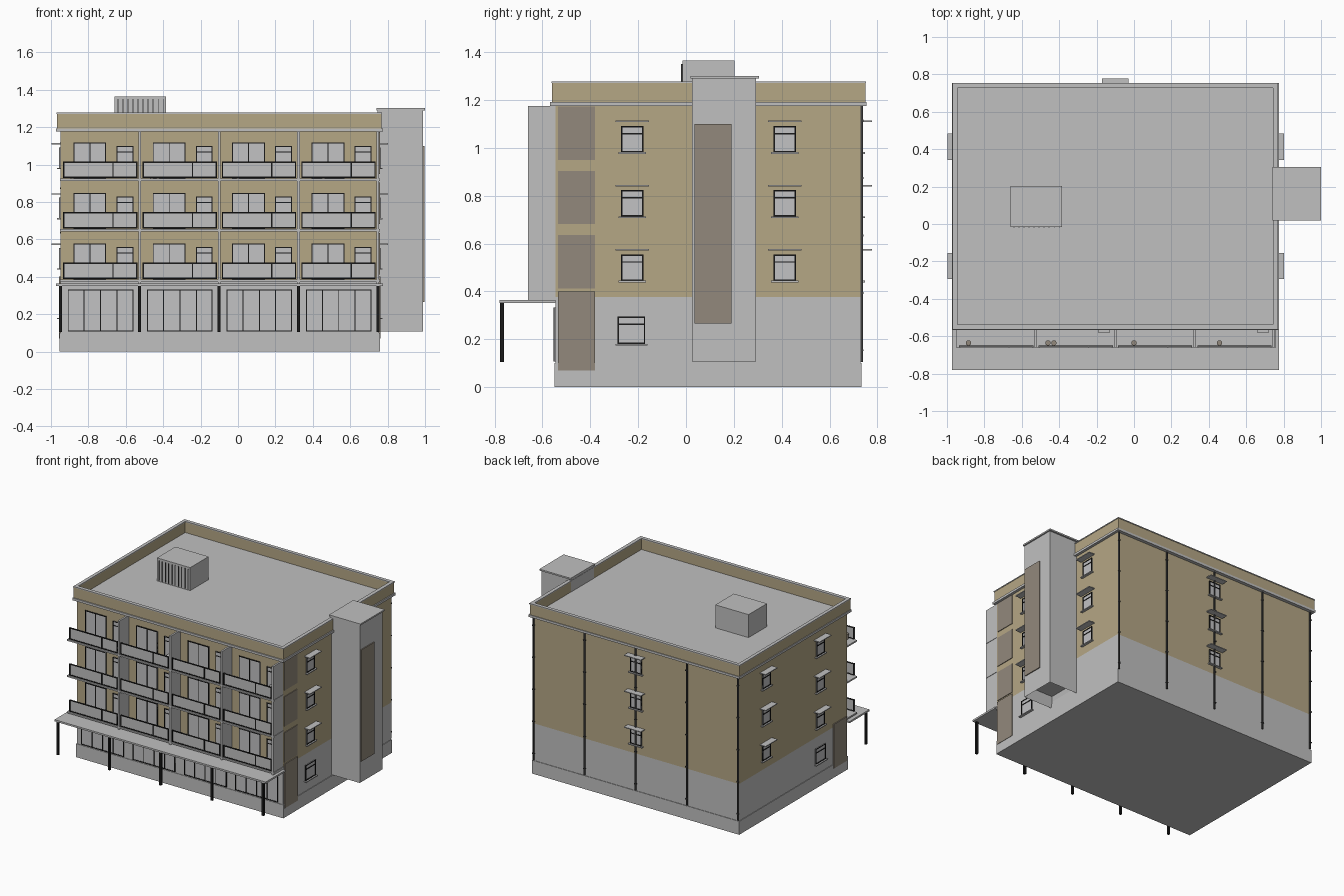
import bpy
import bmesh

if "Cube" in bpy.data.objects:
    bpy.data.objects.remove(bpy.data.objects["Cube"], do_unlink=True)


def material(name, rgb):
    m = bpy.data.materials.new(name)
    m.use_nodes = True
    m.diffuse_color = (*rgb, 1)
    m.node_tree.nodes["Principled BSDF"].inputs["Base Color"].default_value = (*rgb, 1)
    return m


GREY = material("grey concrete", (0.53, 0.53, 0.53))
BEIGE = material("beige render", (0.46, 0.385, 0.235))
BROWN = material("brown panel", (0.29, 0.25, 0.20))
BLACK = material("black metal", (0.01, 0.01, 0.01))
GLASS = material("grey glass", (0.54, 0.54, 0.55))
PIPE = material("dark grey pipe", (0.05, 0.05, 0.05))

# Wall planes of the main block
X0, X1, Y0, Y1 = -0.95, 0.755, -0.545, 0.73
ROOF = 1.19
parts = {}


def box(name, mat, x, y, z):
    """Add a box, given as three ranges, to the named part."""
    bm, _ = parts.setdefault(name, (bmesh.new(), mat))
    (xa, xb), (ya, yb), (za, zb) = sorted(x), sorted(y), sorted(z)
    verts = bmesh.ops.create_cube(bm, size=1)["verts"]
    bmesh.ops.scale(bm, vec=(xb - xa, yb - ya, zb - za), verts=verts)
    bmesh.ops.translate(bm, vec=((xa + xb) / 2, (ya + yb) / 2, (za + zb) / 2), verts=verts)
    return verts


def on_wall(side, name, mat, u, d, z):
    """Box on a wall: u runs along the wall, d outward from it."""
    if side == "front":
        box(name, mat, u, [Y0 - v for v in d], z)
    elif side == "back":
        box(name, mat, u, [Y1 + v for v in d], z)
    elif side == "left":
        box(name, mat, [X1 + v for v in d], u, z)
    else:
        box(name, mat, [X0 - v for v in d], u, z)


def framed(side, name, u, z, d=0.0, uprights=(), bars=(), t=0.006, pane=GLASS):
    """Pane with a black border, extra uprights and extra bars."""
    on_wall(side, name + "_panes", pane, u, (d, d + 0.004), z)
    for c in (u[0] + t / 2, u[1] - t / 2, *uprights):
        on_wall(side, name + "_frames", BLACK, (c - t / 2, c + t / 2), (d - 0.001, d + 0.008), z)
    for c in (z[0] + t / 2, z[1] - t / 2, *bars):
        on_wall(side, name + "_frames", BLACK, u, (d - 0.001, d + 0.007), (c - t / 2, c + t / 2))


def window(side, centre, top, hood=True, width=0.095, height=0.11):
    u = (centre - width / 2, centre + width / 2)
    framed(side, "side_window", u, (top - height, top), bars=(top - 0.032,))
    on_wall(side, "window_sills", GREY, (u[0] - 0.01, u[1] + 0.01), (0, 0.018),
            (top - height - 0.007, top - height))
    if hood:
        on_wall(side, "window_hoods", GREY, (centre - 0.07, centre + 0.07), (0, 0.047),
                (top + 0.016, top + 0.022))


# Main block
box("plinth", GREY, (X0 - 0.004, X1 + 0.004), (Y0 - 0.004, Y1 + 0.004), (0, 0.1))
box("lower_walls", GREY, (X0, X1), (Y0, Y1), (0.1, 0.377))
box("upper_walls", BEIGE, (X0, X1), (Y0, Y1), (0.377, 1.178))
box("cornice", GREY, (-0.972, 0.775), (-0.568, 0.755), (1.176, 1.193))

# Parapet ring with a grey coping
for name, mat, z, out in (("parapet", BEIGE, (1.193, 1.271), 0), ("coping", GREY, (1.271, 1.278), 0.003)):
    xa, xb, ya, yb = -0.967 - out, 0.767 + out, -0.56 - out, 0.75 + out
    ia, ib, ja, jb = -0.948 + out, 0.746 - out, -0.539 + out, 0.73 - out
    box(name, mat, (xa, xb), (ya, ja), z)
    box(name, mat, (xa, xb), (jb, yb), z)
    box(name, mat, (xa, ia), (ja, jb), z)
    box(name, mat, (ib, xb), (ja, jb), z)

# Roof hut with louvres on its front
box("roof_hut", GREY, (-0.66, -0.385), (-0.015, 0.203), (ROOF, 1.365))
for i in range(10):
    x = -0.645 + i * 0.027
    box("hut_louvres", PIPE, (x, x + 0.005), (-0.02, -0.014), (1.2, 1.35))

# Lift tower, hollow underneath
box("lift_tower", GREY, (0.745, 0.99), (0.025, 0.292), (0.107, 1.29))
tower = parts["lift_tower"][0]
tower.faces.ensure_lookup_table()
base = min(tower.faces, key=lambda f: f.calc_center_median().z)
bmesh.ops.inset_region(tower, faces=[base], thickness=0.025)
bmesh.ops.translate(tower, vec=(0, 0, 0.08), verts=base.verts)
box("tower_cap", GREY, (0.74, 1.0), (0.018, 0.305), (1.29, 1.301))
box("tower_panel", BROWN, (0.989, 0.997), (0.035, 0.19), (0.265, 1.1))

# Canopy
box("canopy", GREY, (-0.972, 0.775), (-0.78, Y0), (0.351, 0.364))

BAY = 0.4245
for i in range(5):
    x = X0 + i * BAY
    # Canopy posts
    box("canopy_posts", BLACK, (x - 0.008, x + 0.008), (-0.777, -0.761), (0.104, 0.352))
    # Balcony partitions, open at one end
    if i:
        box("balcony_partitions", GREY, (x - 0.007, x + 0.007), (-0.66, Y0), (0.364, 1.176))

# Front bays: shopfronts, then a balcony, door and window per floor
for i in range(4):
    x = X0 + i * BAY
    u = (x + 0.04, x + 0.39)
    framed("front", "shopfront", u, (0.107, 0.332),
           uprights=[u[0] + k * 0.0875 for k in (1, 2, 3)], t=0.005)
    for floor in range(3):
        z = 0.373 + floor * 0.27
        framed("front", "balcony_door", (x + 0.07, x + 0.245), (z + 0.01, z + 0.205),
               uprights=(x + 0.158,), t=0.005)
        framed("front", "front_window", (x + 0.3, x + 0.39), (z + 0.04, z + 0.187),
               bars=(z + 0.155,), t=0.005)
        framed("front", "railing", (x + 0.015, x + 0.412), (z + 0.015, z + 0.103),
               d=0.106, uprights=(x + 0.282,), t=0.007, pane=GREY)

for floor in range(3):
    z = 0.373 + floor * 0.27
    box("balcony_slabs", GREY, (X0 - 0.003, X1 + 0.003), (-0.66, Y0), (z, z + 0.011))
    # Hooded windows on the sides and back
    top = 0.555 + floor * 0.2685
    for side in ("left", "right"):
        for y in (-0.225, 0.413):
            window(side, y, top)
    window("back", -0.1, top)
    # Brown panels beside the balconies
    on_wall("left", "side_panels", BROWN, (-0.535, -0.38), (0, 0.005), (0.412 + floor * 0.269, 0.635 + floor * 0.269))

# Ground floor side windows and panels
for side in ("left", "right"):
    window(side, -0.228, 0.295, hood=False, width=0.115, height=0.115)
    on_wall(side, "side_panels", BROWN, (-0.535, -0.38), (0, 0.007), (0.07, 0.4))

# Downpipes with brackets on the back
for i in range(5):
    x = X0 + 0.006 + i * 0.423
    box("downpipes", PIPE, (x - 0.005, x + 0.005), (Y1, Y1 + 0.009), (0.105, 1.176))
    for k in range(5):
        z = 0.15 + k * 0.24
        box("pipe_brackets", PIPE, (x - 0.008, x + 0.008), (Y1, Y1 + 0.012), (z, z + 0.008))

# Small units and pots on the top balconies
for x in (-0.16, 0.69):
    box("balcony_units", GREY, (x - 0.032, x + 0.032), (-0.58, Y0), (0.935, 0.975))
pots = bmesh.new()
for x in (-0.885, -0.46, -0.428, 0.0, 0.457):
    made = bmesh.ops.create_cone(pots, cap_ends=True, segments=12, radius1=0.011, radius2=0.014, depth=0.04)
    bmesh.ops.translate(pots, vec=(x, -0.636, 0.944), verts=made["verts"])
parts["balcony_pots"] = (pots, BROWN)

# Turn every part into an object
for name, (bm, mat) in parts.items():
    mesh = bpy.data.meshes.new(name)
    bmesh.ops.recalc_face_normals(bm, faces=bm.faces)
    bm.to_mesh(mesh)
    bm.free()
    mesh.materials.append(mat)
    bpy.context.scene.collection.objects.link(bpy.data.objects.new(name, mesh))
